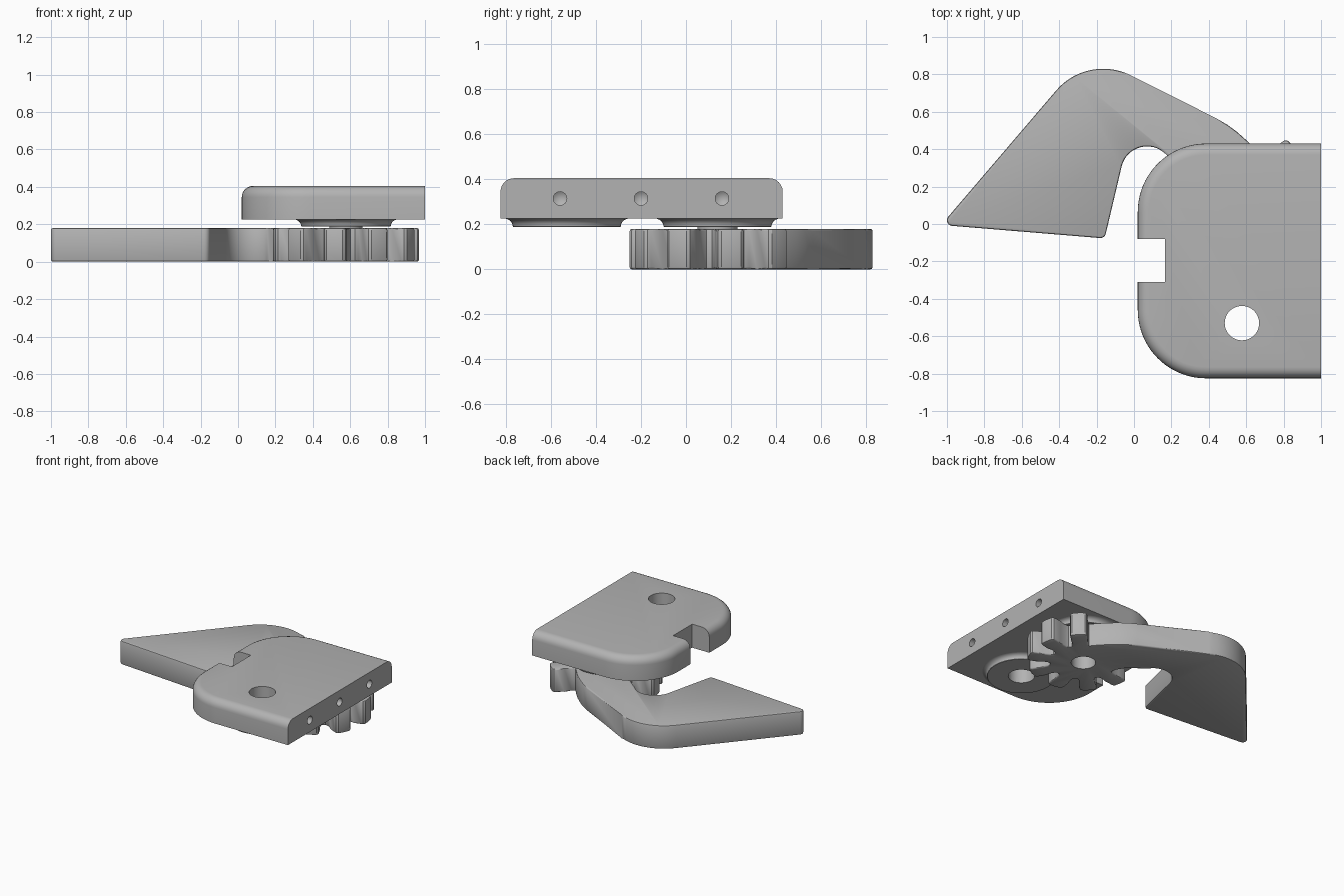
import bpy, bmesh
from math import sin, cos, pi, radians
from mathutils import Vector, Matrix

cube = bpy.data.objects.get("Cube")
if cube:
    bpy.data.objects.remove(cube)

GREY = (0.45, 0.45, 0.45, 1)
mat = bpy.data.materials.new("plain grey")
mat.use_nodes = True
mat.diffuse_color = GREY
mat.node_tree.nodes["Principled BSDF"].inputs["Base Color"].default_value = GREY

PIVOT = Vector((0.577, 0.14))      # gear axis
BORE = Vector((0.577, -0.53))      # open bore for the mating gear


def add_object(name, bm):
    bmesh.ops.recalc_face_normals(bm, faces=bm.faces[:])
    mesh = bpy.data.meshes.new(name)
    bm.to_mesh(mesh)
    bm.free()
    mesh.materials.append(mat)
    ob = bpy.data.objects.new(name, mesh)
    bpy.context.collection.objects.link(ob)
    return ob


def extrude(points, z0, z1):
    bm = bmesh.new()
    face = bm.faces.new([bm.verts.new((p[0], p[1], z0)) for p in points])
    top = bmesh.ops.extrude_face_region(bm, geom=[face])["geom"]
    for v in top:
        if isinstance(v, bmesh.types.BMVert):
            v.co.z = z1
    return bm


def arc(cx, cy, r, a0, a1, n):
    angles = [radians(a0 + (a1 - a0) * i / n) for i in range(n + 1)]
    return [(cx + r * cos(a), cy + r * sin(a)) for a in angles]


def round_rims(bm, width, segments, keep):
    edges = [e for e in bm.edges if keep(e)]
    bmesh.ops.bevel(bm, geom=edges, offset=width, segments=segments,
                    profile=0.5, affect='EDGES')


def cylinder(name, centre, r, z0, z1):
    return add_object(name, extrude(arc(*centre, r, 0, 360 * 47 / 48, 47), z0, z1))


def cut(ob, *cutters):
    bpy.context.view_layer.objects.active = ob
    for c in cutters:
        c.hide_render = True
        mod = ob.modifiers.new("cut", 'BOOLEAN')
        mod.operation = 'DIFFERENCE'
        mod.solver = 'EXACT'
        mod.object = c
        bpy.ops.object.modifier_apply(modifier=mod.name)


def smooth(ob):
    bpy.ops.object.select_all(action='DESELECT')
    ob.select_set(True)
    bpy.context.view_layer.objects.active = ob
    bpy.ops.object.shade_smooth_by_angle(angle=radians(32))


# Cover plate: two rounded corners, top rim rounded except on the flat mounting side
outline = ([(1, -0.825), (1, 0.43)] + arc(0.385, 0.065, 0.365, 90, 180, 20)
           + arc(0.385, -0.46, 0.365, 180, 270, 20))
bm = extrude(outline, 0.225, 0.405)
round_rims(bm, 0.06, 6, lambda e: all(v.co.z > 0.4 for v in e.verts)
           and not all(v.co.x > 0.99 for v in e.verts))
plate = add_object("cover_plate", bm)

slot = add_object("slot_cutter", extrude(
    [(-0.1, -0.31), (0.165, -0.31), (0.165, -0.08), (-0.1, -0.08)], 0.1, 0.6))
bore = cylinder("bore_cutter", BORE, 0.092, 0.1, 0.6)
cutters = [slot, bore]

# Screw holes with drilled conical ends in the mounting side
for y in (-0.56, -0.2, 0.16):
    bm = bmesh.new()
    for r1, r2, x0, x1 in ((0.03, 0.03, 0.9, 1.1), (0.0, 0.03, 0.88, 0.9)):
        bmesh.ops.create_cone(
            bm, cap_ends=False, segments=24, radius1=r1, radius2=r2, depth=x1 - x0,
            matrix=Matrix.Translation(((x0 + x1) / 2, y, 0.315))
            @ Matrix.Rotation(pi / 2, 4, 'Y'))
    bmesh.ops.remove_doubles(bm, verts=bm.verts[:], dist=0.0005)
    bmesh.ops.holes_fill(bm, edges=bm.edges[:])
    cutters.append(add_object("screw_hole_cutter", bm))
cut(plate, *cutters)
smooth(plate)

# Bosses under the plate, with a concave flare where they meet it
for name, centre in (("pivot_boss", PIVOT), ("bore_boss", BORE)):
    profile = [(0, 0.188), (0.237, 0.188)]
    profile += [(0.28 - 0.04 * cos(a), 0.191 + 0.035 * sin(a))
                for a in (i * pi / 12 for i in range(7))]
    profile += [(0, 0.226)]
    bm = bmesh.new()
    verts = [bm.verts.new((r, 0, z)) for r, z in profile]
    edges = [bm.edges.new(pair) for pair in zip(verts, verts[1:])]
    bmesh.ops.spin(bm, geom=verts + edges, cent=(0, 0, 0), axis=(0, 0, 1),
                   angle=2 * pi, steps=64)
    bmesh.ops.remove_doubles(bm, verts=bm.verts[:], dist=0.0005)
    bmesh.ops.translate(bm, verts=bm.verts[:], vec=centre.to_3d())
    boss = add_object(name, bm)
    if centre == BORE:
        cut(boss, bore)
    smooth(boss)

# Short pin joining the gear to its boss
smooth(cylinder("pivot_pin", PIVOT, 0.088, 0.14, 0.19))

# Finger: hooked arm followed by seven gear teeth, as one outline
points = [(0.335, 0.21), (0.3, 0.265), (0.23, 0.32)]
points += arc(0.07, 0.275, 0.14, 45, 165, 16)
points += arc(-0.18, -0.045, 0.03, -10, -95, 5)
points += arc(-0.97, 0.02, 0.03, 265, 140, 6)
points += arc(-0.165, 0.5, 0.33, 140, 62, 14)
points += [(0.44, 0.565), (0.5, 0.53), (0.55, 0.493), (0.61, 0.44), (0.665, 0.38)]
tooth = ((15, 0.235), (12, 0.26), (10.5, 0.31), (9.5, 0.365), (8.5, 0.382), (6.5, 0.391), (0, 0.393))
tooth += tuple((-a, r) for a, r in tooth[-2::-1])
for i in range(7):
    for a, r in tooth:
        t = radians(45 - 36 * i + a)
        points.append((PIVOT.x + r * cos(t), PIVOT.y + r * sin(t)))
bm = extrude(points, 0, 0.18)
round_rims(bm, 0.01, 2, lambda e: abs(e.verts[0].co.z - e.verts[1].co.z) < 0.001)
finger = add_object("geared_finger", bm)
gear_hole = cylinder("gear_hole_cutter", PIVOT, 0.085, -0.1, 0.3)
cut(finger, gear_hole)
smooth(finger)

# Cutters are no longer needed
for c in cutters + [gear_hole]:
    bpy.data.objects.remove(c)
